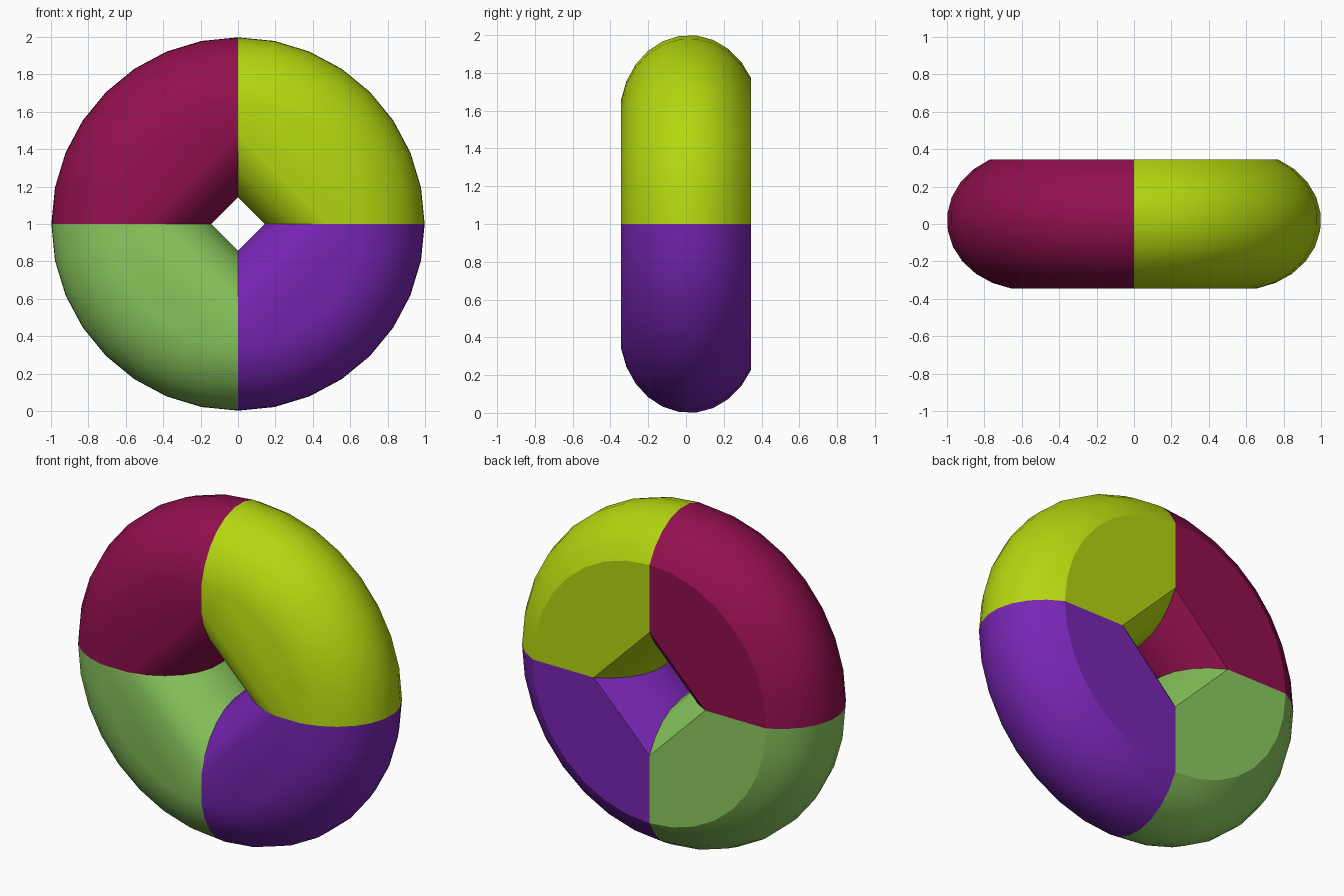
import bpy
import bmesh
from math import sin, cos, pi, radians

cube = bpy.data.objects.get("Cube")
if cube:
    bpy.data.objects.remove(cube, do_unlink=True)

# Oval tube section, cut flat at the front and the back
RING_R, TUBE_R, TUBE_DEPTH, TUBE_Y = 0.57, 0.43, 0.37, 0.018
ARC_STEPS, SWEEP_STEPS = 10, 8
FRONT, BACK = radians(-78.5), radians(62)


def make_material(name, colour):
    mat = bpy.data.materials.new(name)
    mat.use_nodes = True
    mat.diffuse_color = (*colour, 1)
    bsdf = mat.node_tree.nodes["Principled BSDF"]
    bsdf.inputs["Base Color"].default_value = (*colour, 1)
    bsdf.inputs["Roughness"].default_value = 0.7
    return mat


def section():
    """Radius and depth of the points around the tube section."""
    points = []
    for i in range(ARC_STEPS + 1):
        t = FRONT + (BACK - FRONT) * i / ARC_STEPS
        for side in (1, -1):
            points.append((RING_R + side * TUBE_R * cos(t),
                           TUBE_Y + TUBE_DEPTH * sin(t)))
    return points


def make_quarter(name, start, material):
    """A convex quarter of the ring, so its inner wall runs straight."""
    bm = bmesh.new()
    for i in range(SWEEP_STEPS + 1):
        a = start + pi / 2 * i / SWEEP_STEPS
        for r, y in section():
            bm.verts.new((r * cos(a), y, 1 + r * sin(a)))
    hull = bmesh.ops.convex_hull(bm, input=bm.verts)
    spare = {v for v in hull["geom_interior"] + hull["geom_unused"]
             if isinstance(v, bmesh.types.BMVert)}
    bmesh.ops.delete(bm, geom=list(spare), context="VERTS")
    bmesh.ops.dissolve_limit(bm, angle_limit=radians(0.5),
                             verts=bm.verts, edges=bm.edges)
    bmesh.ops.recalc_face_normals(bm, faces=bm.faces)
    mesh = bpy.data.meshes.new(name)
    bm.to_mesh(mesh)
    bm.free()
    mesh.materials.append(material)
    obj = bpy.data.objects.new(name, mesh)
    bpy.context.collection.objects.link(obj)
    return obj


# Four coloured quarters, counter-clockwise from the upper left
quarters = [
    ("upper_left_quarter", "lime_yellow", (0.456, 0.679, 0.005)),
    ("upper_right_quarter", "burgundy", (0.283, 0.005, 0.076)),
    ("lower_right_quarter", "leaf_green", (0.262, 0.597, 0.114)),
    ("lower_left_quarter", "purple", (0.188, 0.019, 0.456)),
]
bpy.ops.object.select_all(action="DESELECT")
for i, (name, colour_name, colour) in enumerate(quarters):
    obj = make_quarter(name, i * pi / 2, make_material(colour_name, colour))
    obj.select_set(True)
    bpy.context.view_layer.objects.active = obj
bpy.ops.object.shade_smooth_by_angle(angle=radians(25))
